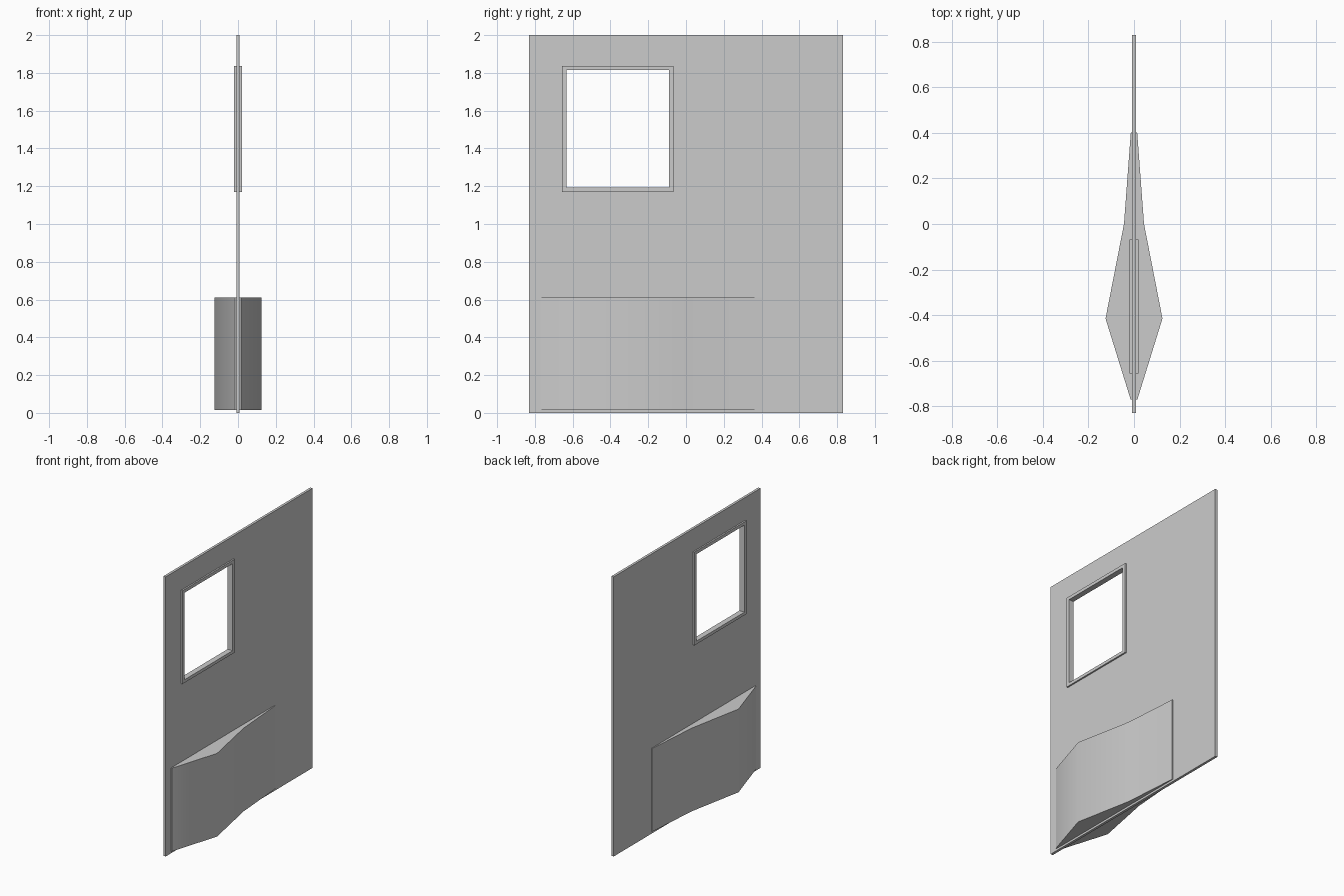
import bpy, bmesh, math

if "Cube" in bpy.data.objects:
    bpy.data.objects.remove(bpy.data.objects["Cube"])


def finish(name, bm):
    bmesh.ops.recalc_face_normals(bm, faces=bm.faces)
    mesh = bpy.data.meshes.new(name)
    bm.to_mesh(mesh)
    bm.free()
    obj = bpy.data.objects.new(name, mesh)
    bpy.context.collection.objects.link(obj)
    return obj


def rect(y0, y1, z0, z1):
    return [(y0, z0), (y1, z0), (y1, z1), (y0, z1)]


def ring_plate(name, outer, inner, half):
    """Rectangular plate with a rectangular opening, thickness along x."""
    bm = bmesh.new()
    loops = [[bm.verts.new((x, y, z)) for y, z in pts]
             for x, pts in ((-half, outer), (half, outer), (half, inner), (-half, inner))]
    for k in range(4):
        a, b = loops[k], loops[(k + 1) % 4]
        for i in range(4):
            j = (i + 1) % 4
            bm.faces.new((a[i], a[j], b[j], b[i]))
    return finish(name, bm)


# door panel, with its opening hidden inside the window frame
ring_plate("door_panel", rect(-0.83, 0.83, 0, 2),
           rect(-0.645, -0.078, 1.18, 1.825), 0.009)

# raised window frame on both faces
ring_plate("window_frame", rect(-0.656, -0.067, 1.17, 1.837),
           rect(-0.633, -0.09, 1.192, 1.814), 0.02)

# bulging lower fairing: symmetric plan profile extruded upwards
side = [(0.015, -0.77), (0.125, -0.415), (0.044, 0.0), (0.014, 0.402)]
plan = side + [(-x, y) for x, y in reversed(side)]
bm = bmesh.new()
low = [bm.verts.new((x, y, 0.015)) for x, y in plan]
high = [bm.verts.new((x, y, 0.61)) for x, y in plan]
bm.faces.new(low)
bm.faces.new(high)
for i in range(len(plan)):
    j = (i + 1) % len(plan)
    bm.faces.new((low[i], low[j], high[j], high[i]))
fairing = finish("lower_fairing", bm)
bpy.context.view_layer.objects.active = fairing
fairing.select_set(True)
bpy.ops.object.shade_smooth_by_angle(angle=math.radians(40))
